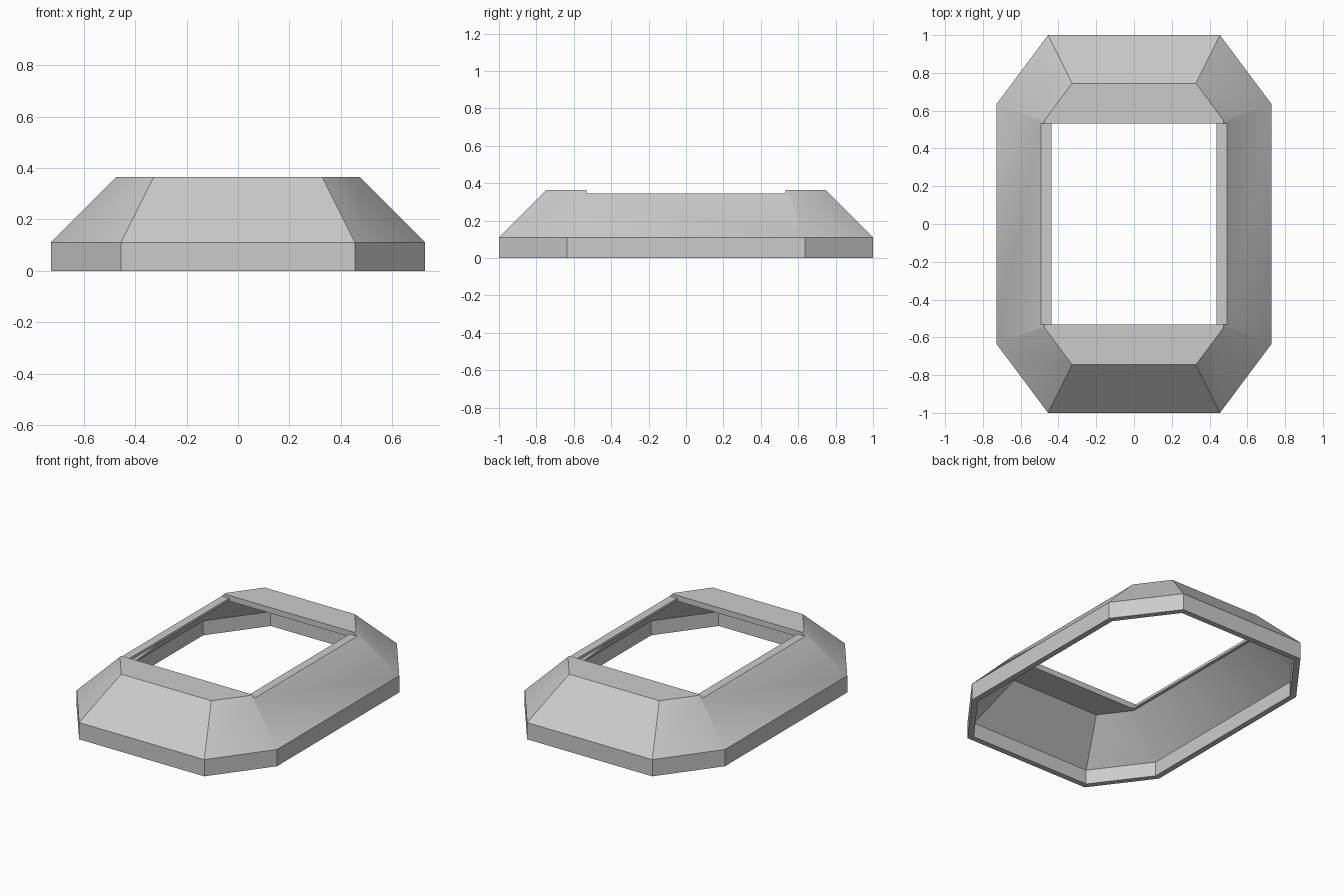
import bpy, bmesh, math

if "Cube" in bpy.data.objects:
    bpy.data.objects.remove(bpy.data.objects["Cube"], do_unlink=True)

HALF_X, HALF_Y = 0.728, 1.0      # base footprint
CUT_X, CUT_Y = 0.455, 0.635      # where the chamfered corners start
WALL_Z, TOP_Z = 0.11, 0.365      # top of the upright wall, top of the frame
THICK = 0.037

# the single grey material
grey = bpy.data.materials.new("plain_grey")
grey.use_nodes = True
colour = (0.6, 0.6, 0.6, 1.0)
grey.diffuse_color = colour
grey.node_tree.nodes["Principled BSDF"].inputs["Base Color"].default_value = colour


def ring(bm, inset, z):
    """Chamfered rectangle, inset evenly on all eight sides."""
    ex, ey = HALF_X - CUT_X, HALF_Y - CUT_Y
    length = math.hypot(ex, ey)
    nx, ny = ey / length, ex / length
    a = (CUT_X - inset * (1 - ny) / nx, HALF_Y - inset)
    b = (HALF_X - inset, CUT_Y - inset * (1 - nx) / ny)
    quarter = [b, a]
    pts = quarter + [(-x, y) for x, y in reversed(quarter)]
    pts += [(-x, -y) for x, y in pts]
    return [bm.verts.new((x, y, z)) for x, y in pts]


def bridge(bm, low, high):
    for i in range(len(low)):
        j = (i + 1) % len(low)
        bm.faces.new((low[i], low[j], high[j], high[i]))


def box_cutter(name, half_x, half_y, z0, z1):
    bpy.ops.mesh.primitive_cube_add(size=2, location=(0, 0, (z0 + z1) / 2))
    cutter = bpy.context.object
    cutter.name = name
    cutter.scale = (half_x, half_y, (z1 - z0) / 2)
    cutter.hide_render = True
    return cutter


# hollow shell: upright wall, sloped band and flat top, inside and out
bm = bmesh.new()
slope = TOP_Z - WALL_Z
inner_wall_z = WALL_Z - THICK * math.tan(math.radians(22.5))
inner_top_z = TOP_Z - THICK
outer = [ring(bm, 0, 0), ring(bm, 0, WALL_Z), ring(bm, slope, TOP_Z)]
inner = [ring(bm, THICK, 0), ring(bm, THICK, inner_wall_z),
         ring(bm, THICK + inner_top_z - inner_wall_z, inner_top_z)]
for rings in (outer, inner):
    bridge(bm, rings[0], rings[1])
    bridge(bm, rings[1], rings[2])
    bm.faces.new(rings[2])
bridge(bm, outer[0], inner[0])
bmesh.ops.recalc_face_normals(bm, faces=bm.faces)
mesh = bpy.data.meshes.new("bezel_frame")
bm.to_mesh(mesh)
bm.free()
mesh.materials.append(grey)
frame = bpy.data.objects.new("bezel_frame", mesh)
bpy.context.collection.objects.link(frame)

# rectangular opening, and the lowered top of the two long sides
cutters = [box_cutter("opening_cutter", 0.438, 0.533, 0.2, 0.6),
           box_cutter("side_step_cutter", 0.9, 0.533, 0.345, 0.6)]
bpy.context.view_layer.update()
bpy.ops.object.select_all(action='DESELECT')
frame.select_set(True)
bpy.context.view_layer.objects.active = frame
for cutter in cutters:
    mod = frame.modifiers.new(cutter.name, 'BOOLEAN')
    mod.operation = 'DIFFERENCE'
    mod.solver = 'EXACT'
    mod.object = cutter
    bpy.ops.object.modifier_apply(modifier=mod.name)
for cutter in cutters:
    bpy.data.objects.remove(cutter, do_unlink=True)

# soft blend only between the long slopes and the corner slopes
bpy.ops.object.shade_smooth_by_angle(angle=math.radians(30))
